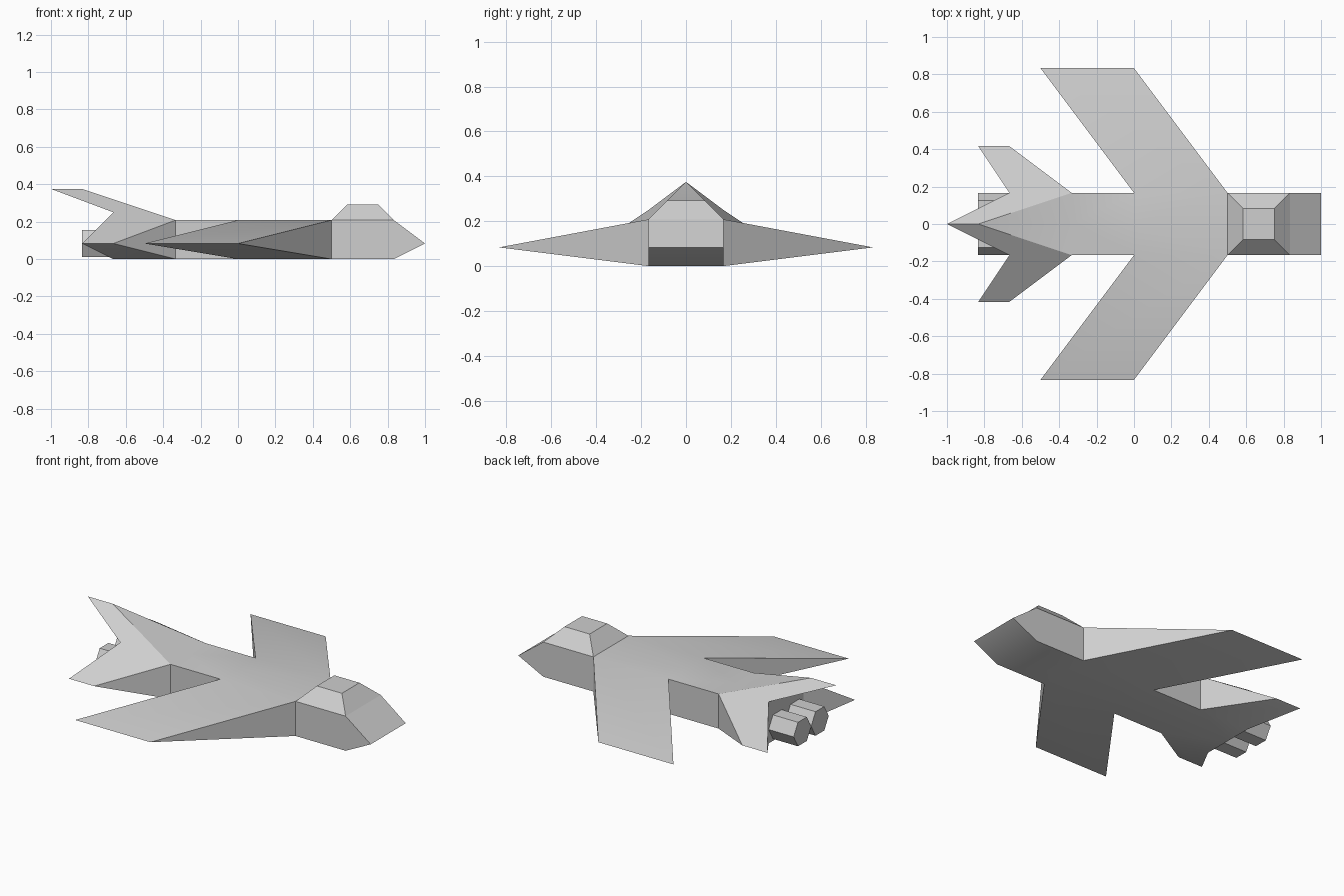
import bpy, bmesh, math
from mathutils import Vector

cube = bpy.data.objects.get("Cube")
if cube:
    bpy.data.objects.remove(cube, do_unlink=True)

U = 1 / 12  # modelling unit

grey = bpy.data.materials.new("hull grey")
grey.use_nodes = True
colour = (0.62, 0.62, 0.62, 1)
grey.diffuse_color = colour
grey.node_tree.nodes["Principled BSDF"].inputs["Base Color"].default_value = colour


def finish(obj):
    obj.data.materials.append(grey)
    bpy.ops.object.select_all(action='DESELECT')
    obj.select_set(True)
    bpy.context.view_layer.objects.active = obj
    bpy.ops.object.shade_smooth_by_angle(angle=math.radians(30))


def mirrored_part(name, points, faces):
    """Build the +y half from named points, then mirror it across y = 0."""
    bm = bmesh.new()
    verts = {key: bm.verts.new(Vector(co) * U) for key, co in points.items()}
    for face in faces:
        bm.faces.new([verts[key] for key in face.split()])
    bmesh.ops.mirror(bm, geom=bm.verts[:] + bm.edges[:] + bm.faces[:],
                     axis='Y', merge_dist=0.0001)
    bmesh.ops.remove_doubles(bm, verts=bm.verts[:], dist=0.0001)
    bmesh.ops.recalc_face_normals(bm, faces=bm.faces[:])
    mesh = bpy.data.meshes.new(name)
    bm.to_mesh(mesh)
    bm.free()
    obj = bpy.data.objects.new(name, mesh)
    bpy.context.collection.objects.link(obj)
    finish(obj)


# Hull stations: t = top, b = bottom, c = centre line
points = {}
for station, x in dict(brow=10, neck=6, waist=0, hip=-4).items():
    points[station + "_t"] = (x, 2, 2.5)
    points[station + "_b"] = (x, 2, 0)
    points[station + "_tc"] = (x, 0, 2.5)
    points[station + "_bc"] = (x, 0, 0)
points.update(
    nose=(12, 2, 1), nose_c=(12, 0, 1),
    wing_f=(0, 10, 1), wing_r=(-6, 10, 1),
    fin_f=(-8, 5, 1), fin_r=(-10, 5, 1),
    ridge_f=(-10, 0, 4.5), ridge_r=(-12, 0, 4.5),
    tail_t=(-8, 2, 3), tail_tc=(-8, 0, 3),
    tail_b=(-8, 2, 0), tail_bc=(-8, 0, 0))

mirrored_part("hull", points, [
    # nose
    "nose nose_c brow_tc brow_t", "nose nose_c brow_bc brow_b",
    "nose brow_t neck_t neck_b brow_b",
    # top and bottom panels
    "brow_t brow_tc neck_tc neck_t", "brow_b brow_bc neck_bc neck_b",
    "neck_t neck_tc waist_tc waist_t", "neck_b neck_bc waist_bc waist_b",
    "waist_t waist_tc hip_tc hip_t", "waist_b waist_bc hip_bc hip_b",
    "hip_b hip_bc tail_bc tail_b",
    # side
    "waist_t hip_t hip_b waist_b",
    # wing
    "neck_t waist_t wing_r wing_f", "neck_b waist_b wing_r wing_f",
    "neck_t neck_b wing_f", "waist_t waist_b wing_r",
    # side fin and upright fin
    "hip_t hip_b fin_f", "hip_t fin_f fin_r tail_t",
    "hip_b fin_f fin_r tail_b", "hip_t tail_t ridge_r ridge_f",
    "hip_t hip_tc ridge_f",
    # stern
    "tail_t tail_b fin_r", "tail_t tail_tc ridge_r",
    "tail_t tail_tc tail_bc tail_b"])

# Canopy
mirrored_part("canopy", dict(
    a=(10, 2, 2.5), b=(6, 2, 2.5), ac=(10, 0, 2.5), bc=(6, 0, 2.5),
    p=(9, 1, 3.5), q=(7, 1, 3.5), pc=(9, 0, 3.5), qc=(7, 0, 3.5)),
    ["a b q p", "a ac pc p", "b bc qc q", "p pc qc q"])

# Engines
for side, name in ((1, "left_engine"), (-1, "right_engine")):
    bpy.ops.mesh.primitive_cylinder_add(
        vertices=6, radius=U, depth=2 * U,
        location=(-9 * U, side * U, U), rotation=(0, math.pi / 2, 0))
    engine = bpy.context.object
    engine.name = name
    finish(engine)
